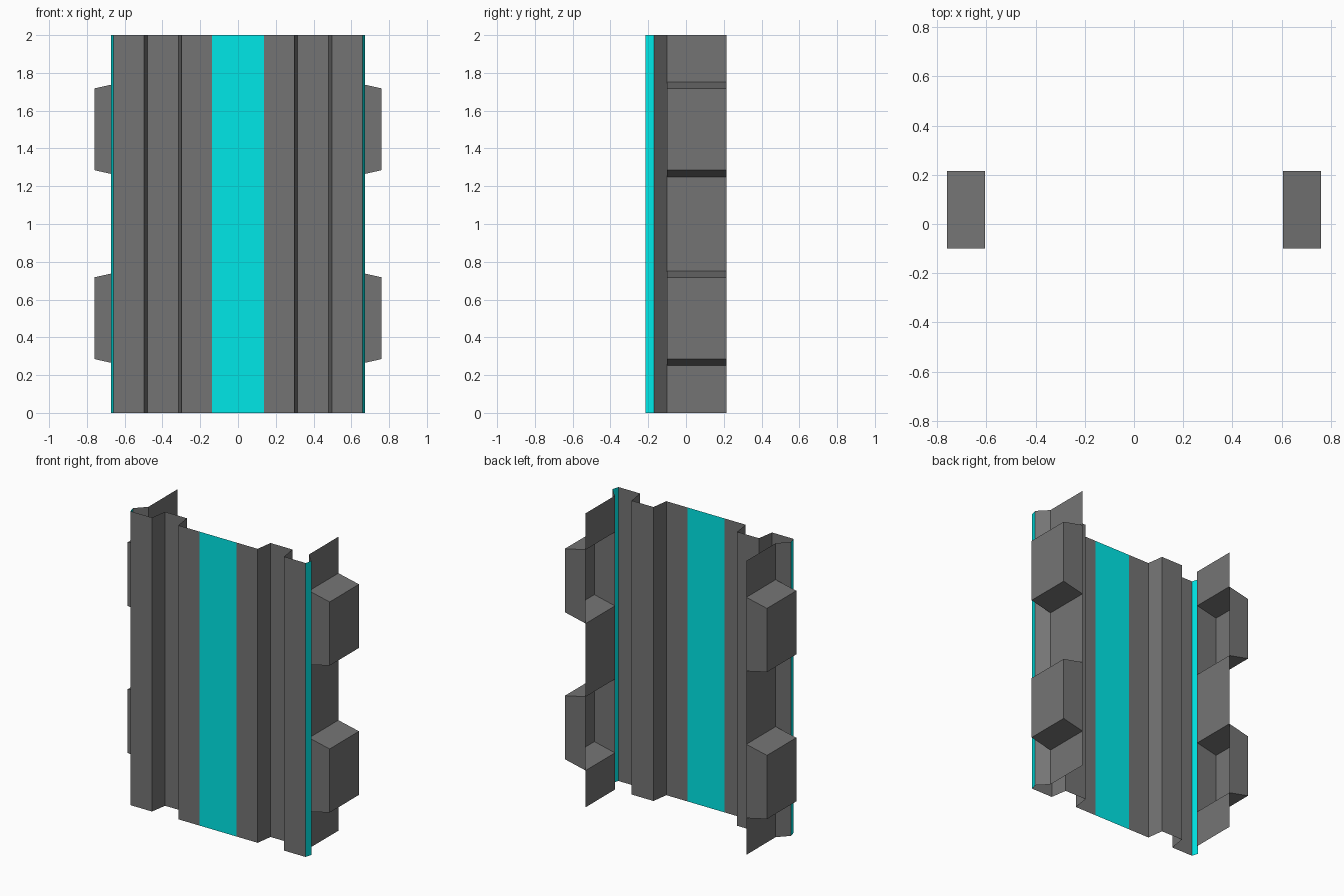
import bpy, bmesh
from mathutils import Vector

if "Cube" in bpy.data.objects:
    bpy.data.objects.remove(bpy.data.objects["Cube"])

H = 2.0
FRONT, RECESS, BACK = -0.215, -0.10, 0.215
WALL, OUTER = 0.605, 0.76


def material(name, color):
    m = bpy.data.materials.new(name)
    m.diffuse_color = color
    m.use_nodes = True
    m.node_tree.nodes["Principled BSDF"].inputs["Base Color"].default_value = m.diffuse_color
    return m


cyan = material("cyan_paint", (0.0, 0.8, 0.8, 1))
dark = material("dark_grey", (0.175, 0.175, 0.175, 1))


def sweep(bm, points, direction):
    """Extrude an open profile into a sheet."""
    d = Vector(direction)
    a = [bm.verts.new(p) for p in points]
    b = [bm.verts.new(Vector(p) + d) for p in points]
    for i in range(len(points) - 1):
        bm.faces.new((a[i], a[i + 1], b[i + 1], b[i]))


def finish(bm, name, mat, mirror=True):
    mesh = bpy.data.meshes.new(name)
    bmesh.ops.remove_doubles(bm, verts=bm.verts[:], dist=1e-4)
    bm.to_mesh(mesh)
    bm.free()
    mesh.materials.append(mat)
    ob = bpy.data.objects.new(name, mesh)
    bpy.context.collection.objects.link(ob)
    if mirror:
        ob.modifiers.new("mirror", 'MIRROR').use_mirror_merge = False


def upright_sheet(name, xy, mat, mirror=True):
    bm = bmesh.new()
    sweep(bm, [(x, y, 0) for x, y in xy], (0, 0, H))
    finish(bm, name, mat, mirror)


# painted centre stripe
upright_sheet("centre_stripe", [(-0.138, FRONT), (0.138, FRONT)], cyan, False)

# corrugated front sheet with a recessed channel
upright_sheet("corrugated_panel", [
    (0.138, FRONT), (0.299, FRONT), (0.315, RECESS), (0.479, RECESS),
    (0.497, FRONT), (0.659, FRONT)], dark)

# painted bevel along the outer edge
upright_sheet("edge_stripe", [(0.659, FRONT), (0.672, -0.17)], cyan)

# return lip from the bevel to the side wall
upright_sheet("return_lip", [(0.672, -0.17), (WALL, RECESS)], dark)

# side wall pressed out into two hollow boxes, capped front and back
bm = bmesh.new()
profile = [(WALL, 0)]
for z in (0.0, 1.0):
    box = [(WALL, z + 0.25), (OUTER, z + 0.285), (OUTER, z + 0.718), (WALL, z + 0.752)]
    profile += box
    for y, pts in ((RECESS, box[::-1]), (BACK, box)):
        bm.faces.new([bm.verts.new((px, y, pz)) for px, pz in reversed(pts)])
profile.append((WALL, H))
sweep(bm, [(x, RECESS, z) for x, z in reversed(profile)], (0, BACK - RECESS, 0))
bmesh.ops.remove_doubles(bm, verts=bm.verts[:], dist=1e-4)
bmesh.ops.recalc_face_normals(bm, faces=bm.faces[:])
bm.faces.ensure_lookup_table()
if sum(f.normal.x * f.calc_area() for f in bm.faces) < 0:  # face outward
    bmesh.ops.reverse_faces(bm, faces=bm.faces[:])
finish(bm, "side_wall_with_boxes", dark)
